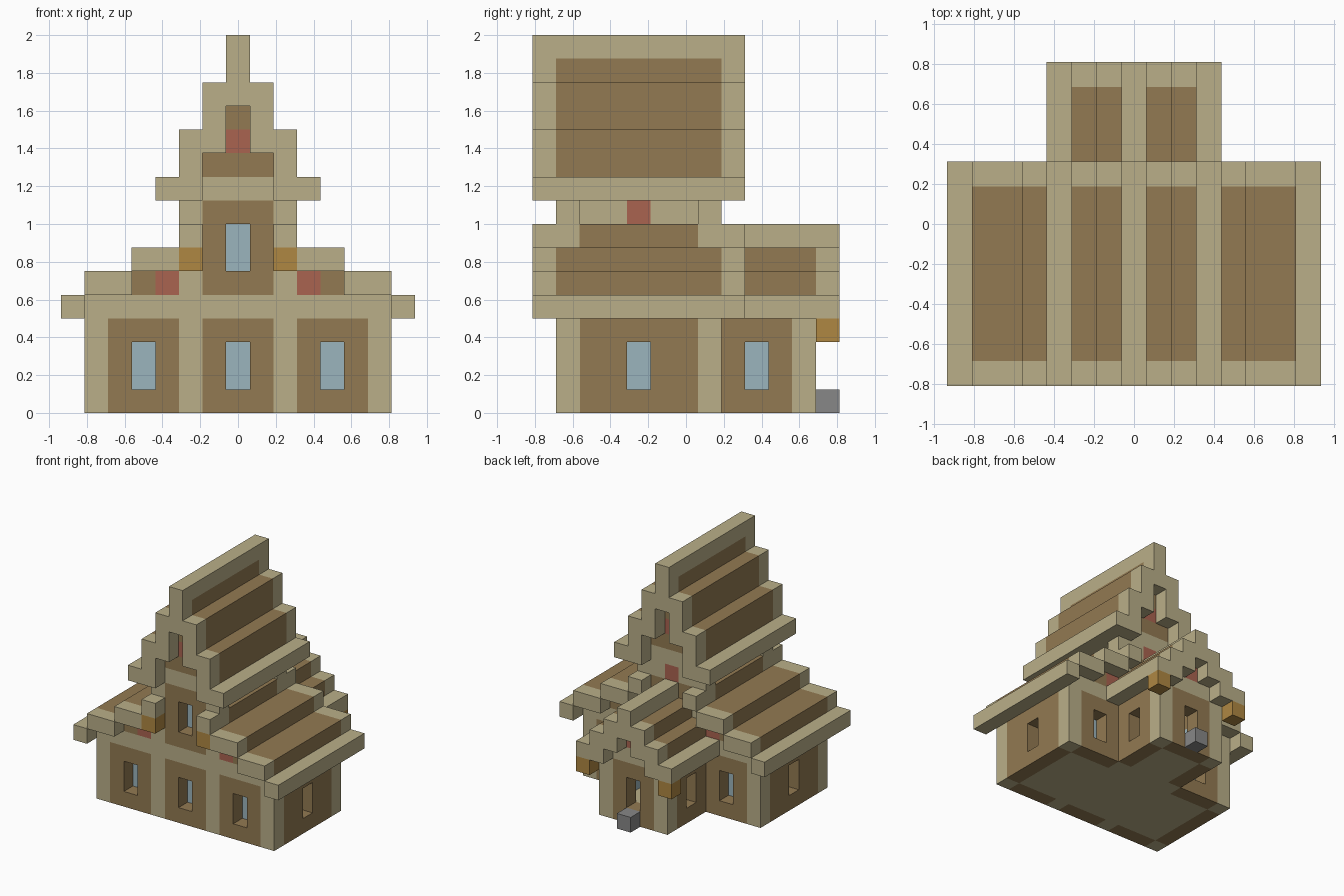
import bpy, bmesh
from mathutils import Vector

U = 0.125  # one building block

if "Cube" in bpy.data.objects:
    bpy.data.objects.remove(bpy.data.objects["Cube"])


def material(name, rgb):
    m = bpy.data.materials.new(name)
    m.use_nodes = True
    m.diffuse_color = (*rgb, 1)
    m.node_tree.nodes["Principled BSDF"].inputs["Base Color"].default_value = (*rgb, 1)
    return m


timber = material("pale timber", (0.49, 0.43, 0.25))
clay = material("brown clay", (0.29, 0.195, 0.085))
red = material("red accent", (0.40, 0.125, 0.08))
amber = material("amber bracket", (0.43, 0.245, 0.055))
glass = material("pale blue glass", (0.33, 0.46, 0.51))
stone = material("grey stone", (0.245, 0.245, 0.245))


def part(name, mat, *boxes):
    """Boxes are (x range, y range, z range) in inclusive block indices, mirrored in x."""
    bm = bmesh.new()
    for xr, yr, zr in boxes:
        sides = {tuple(xr), (-xr[1], -xr[0])}
        for side in sorted(sides):
            lo = Vector((side[0] - 0.5, yr[0] - 0.5, zr[0])) * U
            hi = Vector((side[1] + 0.5, yr[1] + 0.5, zr[1] + 1)) * U
            cube = bmesh.ops.create_cube(bm, size=1)["verts"]
            for v in cube:
                v.co = (lo + hi) / 2 + v.co * (hi - lo)
    mesh = bpy.data.meshes.new(name)
    bm.to_mesh(mesh)
    bm.free()
    mesh.materials.append(mat)
    ob = bpy.data.objects.new(name, mesh)
    bpy.context.collection.objects.link(ob)


def one(i):
    return (i, i)


def panel(name, axis, plane, mid, half, z, hole, inward, glazed=True):
    """Clay wall panel, one block thick, with an opening and a pane on its inner side."""
    def box(span, zr, depth=None):
        depth = depth or one(plane)
        return (depth, span, zr) if axis == "x" else (span, depth, zr)
    part(name, clay,
         box((mid - half, mid - 1), z), box((mid + 1, mid + half), z),
         box(one(mid), (z[0], hole[0] - 1)), box(one(mid), (hole[1] + 1, z[1])))
    if glazed:
        inner = plane + inward * 0.5
        part(name + "_pane", glass, box(one(mid), hole, (inner + 0.45, inner - 0.45)))


FRONT, BACK, WING = -5, 1, 5   # wall rows
GROUND, HOLE = (0, 3), (1, 2)

# Ground floor
part("floor", timber, ((-5, 5), (-4, 0), one(0)), ((-1, 1), (1, 4), one(0)))
part("ground_posts", timber,
     *[(one(x), one(y), GROUND) for x in (2, 6) for y in (FRONT, BACK)],
     (one(2), one(WING), GROUND))
panel("front_middle_wall", "y", FRONT, 0, 1, GROUND, HOLE, 1)
panel("front_side_walls", "y", FRONT, 4, 1, GROUND, HOLE, 1)
panel("back_side_walls", "y", BACK, 4, 1, GROUND, HOLE, -1)
panel("end_walls", "x", 6, -2, 2, GROUND, HOLE, -1)
panel("wing_side_walls", "x", 2, 3, 1, GROUND, HOLE, -1)
panel("wing_door_wall", "y", WING, 0, 1, GROUND, HOLE, -1, glazed=False)
part("door_step", stone, (one(0), one(6), one(0)))

# Beam running round the top of the ground floor
part("ring_beam", timber,
     ((-6, 6), one(FRONT), one(4)), ((2, 6), one(BACK), one(4)),
     (one(6), (-4, 0), one(4)), (one(2), (2, 4), one(4)), ((-2, 2), one(WING), one(4)))


def roof(name, courses, rows, inner):
    """Stepped courses (x range, z range, clay?) with pale timber on the overhanging ends."""
    pale, dark = [], []
    for xr, zr, is_clay in courses:
        if not is_clay:
            pale.append((xr, rows, zr))
            continue
        dark.append((xr, inner, zr))
        if rows[0] < inner[0]:
            pale.append((xr, (rows[0], inner[0] - 1), zr))
        pale.append((xr, (inner[1] + 1, rows[1]), zr))
    part(name + "_trim", timber, *pale)
    part(name + "_tiles", clay, *dark)


# Wide lower roof
roof("lower_roof",
     [(one(7), one(4), False), ((5, 6), one(5), True), ((3, 4), one(6), True)],
     (-6, 2), (-5, 1))
part("lower_roof_top_ends", timber, (one(2), one(-6), one(7)), (one(2), one(2), one(7)))
part("lower_roof_top_tiles", clay, (one(2), (-4, 0), one(7)))
part("lower_gable_infill", clay, *[(one(4), one(y), one(5)) for y in (FRONT, BACK)])
part("lower_gable_accents", red, *[(one(3), one(y), one(5)) for y in (FRONT, BACK)])
part("front_brackets", amber, (one(2), one(-6), one(6)))

# Rear wing roof
roof("wing_roof",
     [((2, 3), one(4), False), (one(2), one(5), True), (one(1), (5, 6), True),
      (one(0), one(6), True), (one(0), one(7), False)],
     (2, 6), (2, 5))
part("wing_gable_accent", red, (one(0), one(WING), one(5)))
part("wing_brackets", amber, (one(3), one(6), one(3)))

# Central tower
part("tower_posts", timber, *[(one(2), one(y), (5, 8)) for y in (FRONT, BACK)])
panel("tower_front_wall", "y", FRONT, 0, 1, (5, 8), (6, 7), 1)
part("tower_back_wall", clay, ((-1, 1), one(BACK), (5, 7)))
part("tower_upper_walls", timber,
     (one(1), one(BACK), one(8)), (one(1), (-4, -3), one(8)), (one(1), (-1, 0), one(8)),
     *[((-1, 1), one(y), one(9)) for y in (FRONT, BACK)])
part("tower_accents", red, (one(0), one(BACK), one(8)), (one(1), one(-2), one(8)))

# Steep upper roof
roof("upper_roof",
     [((2, 3), one(9), False), (one(2), (10, 11), True), (one(1), (11, 13), True),
      (one(0), (13, 14), True), (one(0), one(15), False)],
     (-6, 2), (-5, 1))
part("upper_gable_infill", clay,
     *[b for y in (FRONT, BACK)
       for b in (((-1, 1), one(y), one(10)), (one(0), one(y), one(12)))])
part("upper_gable_accents", red, *[(one(0), one(y), one(11)) for y in (FRONT, BACK)])
